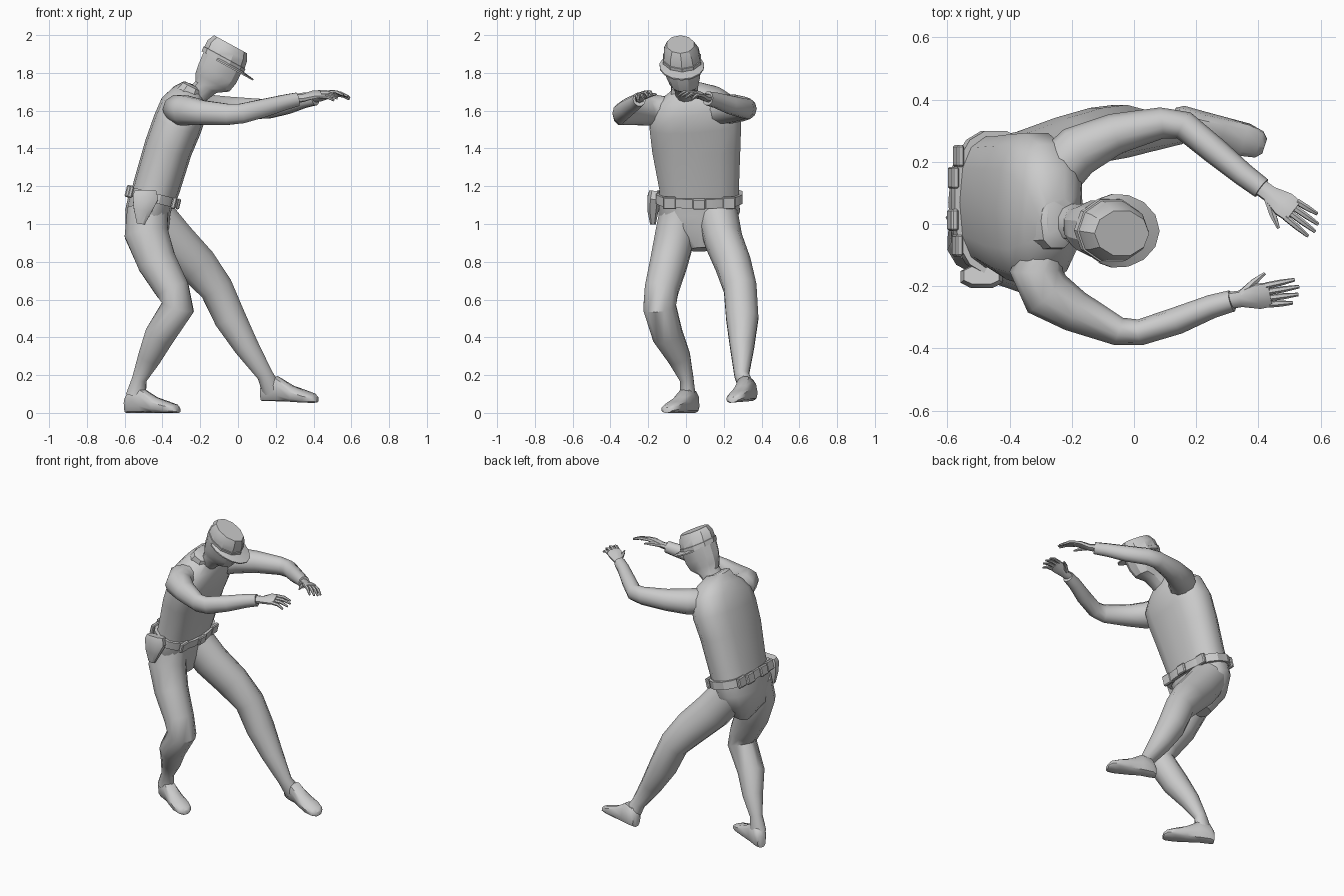
import bpy, bmesh
from math import sin, cos, pi, radians, copysign
from mathutils import Vector, Matrix

Y = Vector((0, 1, 0))
Z = Vector((0, 0, 1))


def finish(name, bm, angle=30):
    bmesh.ops.recalc_face_normals(bm, faces=bm.faces)
    me = bpy.data.meshes.new(name)
    bm.to_mesh(me)
    bm.free()
    ob = bpy.data.objects.new(name, me)
    bpy.context.collection.objects.link(ob)
    bpy.ops.object.select_all(action='DESELECT')
    ob.select_set(True)
    bpy.context.view_layer.objects.active = ob
    bpy.ops.object.shade_smooth_by_angle(angle=radians(angle))
    return ob


def loft(name, rings, side=Y, n=10, power=1.0, bm=None, axis=None, angle=30):
    """Skin through rings of (x, y, z, radius along side, radius across)."""
    own = bm is None
    bm = bm or bmesh.new()
    pts = [Vector(r[:3]) for r in rings]
    loops = []
    for i, r in enumerate(rings):
        t = axis or pts[min(i + 1, len(pts) - 1)] - pts[max(i - 1, 0)]
        t = t.normalized()
        u = (side - t * side.dot(t)).normalized()
        v = t.cross(u)
        ring = []
        for k in range(n):
            c, s = cos(2 * pi * (k + .5) / n), sin(2 * pi * (k + .5) / n)
            c, s = copysign(abs(c) ** power, c), copysign(abs(s) ** power, s)
            ring.append(bm.verts.new(pts[i] + u * c * r[3] + v * s * r[4]))
        loops.append(ring)
    for a, b in zip(loops, loops[1:]):
        for k in range(n):
            j = (k + 1) % n
            bm.faces.new((a[k], a[j], b[j], b[k]))
    bm.faces.new(loops[0])
    bm.faces.new(loops[-1])
    return finish(name, bm, angle) if own else bm


# Torso and pelvis
loft("torso", [(-.455, .07, 1.12, .215, .12), (-.43, .07, 1.2, .215, .125),
               (-.37, .055, 1.4, .238, .128), (-.32, .05, 1.53, .248, .132),
               (-.285, .035, 1.62, .23, .128), (-.262, .02, 1.68, .165, .098),
               (-.245, .01, 1.725, .075, .06)], n=14, power=.8, angle=40)
loft("pelvis", [(-.455, .07, 1.16, .215, .12), (-.478, .07, 1.06, .22, .12),
                (-.48, .075, .97, .17, .115), (-.46, .08, .865, .055, .06)],
     n=14, power=.85, angle=40)
loft("collar", [(-.265, .01, 1.685, .095, .075), (-.245, .01, 1.725, .09, .06),
                (-.24, .01, 1.735, .065, .045)], power=.75)

# Belt with pouches and buckle, tilted down at the front
tilt = Matrix(((.97, 0, .25), (0, 1, 0), (-.25, 0, .97)))
mid = Vector((-.45, .07, 1.14))
up = tilt @ Z
loft("belt", [(*(mid - up * .025), .232, .138), (*(mid + up * .025), .232, .138)],
     n=16, power=.8, axis=up)


def belt_item(name, a, size):
    c, s = cos(radians(a)), sin(radians(a))
    p = Vector((.138 * copysign(abs(c) ** .8, c), .232 * copysign(abs(s) ** .8, s), 0))
    bm = bmesh.new()
    m = (Matrix.Translation(mid + tilt @ p) @ tilt.to_4x4()
         @ Matrix.Rotation(pi / 2 * round(a / 90), 4, 'Z') @ Matrix.Diagonal((*size, 1)))
    bmesh.ops.create_cube(bm, size=1, matrix=m)
    bmesh.ops.bevel(bm, geom=bm.edges[:], offset=.006, segments=1, affect='EDGES')
    finish(name, bm)


belt_item("buckle", 0, (.02, .07, .058))
for a in (-38, 38, 145, 165, 190, 212):
    belt_item("belt_pouch", a, (.024, .07, .065))
loft("holster", [(-.49, -.165, 1.175, .03, .06), (-.49, -.17, 1.14, .037, .072),
                 (-.505, -.175, 1.07, .03, .05), (-.515, -.175, 1.0, .016, .022)],
     n=8, power=.7)

# Head, leaning forward
cap_up = Vector((.48, 0, .88))
loft("head", [(-.24, .01, 1.66, .06, .055), (-.17, 0, 1.725, .065, .066),
              (-.135, -.01, 1.75, .078, .105), (-.11, -.015, 1.795, .093, .115),
              (-.08, -.02, 1.86, .1, .118)], n=12, power=.9, axis=cap_up)

# Cap crown and band
loft("cap_crown", [(-.083, -.02, 1.855, .105, .125), (-.072, -.022, 1.88, .106, .126),
                   (-.071, -.022, 1.881, .101, .121), (-.056, -.025, 1.918, .096, .118),
                   (-.039, -.03, 1.951, .075, .1)], n=10, axis=cap_up)

# Cap visor: crescent plate round the front of the band
bm = bmesh.new()
fwd = Vector((.88, 0, -.48))
base = Vector((-.083, -.022, 1.857))
rows = []
for i in range(11):
    a = radians(-105 + 21 * i)
    grow = max(0, cos(a * .85)) * .065
    row = []
    for g, h in ((-.01, .01), (grow, 0), (grow, -.008), (-.01, -.006)):
        row.append(bm.verts.new(base + fwd * cos(a) * (.123 + g)
                                + Y * sin(a) * (.106 + g * .6) + cap_up * h))
    rows.append(row)
for a, b in zip(rows, rows[1:]):
    for k in range(4):
        j = (k + 1) % 4
        bm.faces.new((a[k], a[j], b[j], b[k]))
bm.faces.new(rows[0])
bm.faces.new(rows[-1])
finish("cap_visor", bm)

# Arms: sleeve rings from shoulder to cuff
loft("right_arm", [(-.285, -.06, 1.61, .06, .06), (-.315, -.15, 1.607, .08, .085),
                   (-.28, -.225, 1.6, .083, .085), (-.19, -.28, 1.59, .068, .068),
                   (-.05, -.345, 1.58, .058, .046),
                   (.02, -.348, 1.585, .055, .042), (.14, -.31, 1.615, .05, .044),
                   (.25, -.265, 1.645, .042, .038), (.315, -.247, 1.66, .038, .035)],
     side=Z, angle=50)
loft("left_arm", [(-.27, .1, 1.605, .065, .07), (-.245, .17, 1.605, .08, .088),
                  (-.18, .235, 1.61, .08, .083),
                  (-.06, .29, 1.61, .068, .066), (.09, .325, 1.61, .057, .05),
                  (.16, .317, 1.61, .054, .047), (.26, .235, 1.63, .05, .044),
                  (.35, .16, 1.655, .042, .038), (.41, .115, 1.665, .038, .035)],
     side=Z, angle=50)


# Hands: flat palm, four tapering fingers and a thumb
def hand(name, wrist, forward, thumb):
    w, f = Vector(wrist), Vector(forward).normalized()
    s = Vector(thumb)
    s = (s - f * s.dot(f)).normalized()
    d = -Z
    bm = bmesh.new()

    def at(x, y, z=0):
        return tuple(w + f * x + s * y + d * z)
    loft("", [(*at(-.03, 0), .028, .024), (*at(.02, 0), .028, .02),
              (*at(.075, 0, -.012), .045, .018), (*at(.115, 0, -.012), .043, .013)],
         side=s, n=8, bm=bm)
    for k, length in enumerate((.09, .1, .093, .07)):
        y = .032 - .0215 * k
        loft("", [(*at(.105, y, -.012), .011, .011),
                  (*at(.11 + length * .5, y * 1.1, -.006), .01, .01),
                  (*at(.11 + length, y * 1.2, .016), .006, .006)], side=s, n=6, bm=bm)
    loft("", [(*at(.025, .015), .016, .016), (*at(.07, .05, .005), .012, .012),
              (*at(.11, .075, .015), .005, .005)], side=f, n=6, bm=bm)
    finish(name, bm, 45)


hand("right_hand", (.325, -.243, 1.665), (.97, .14, .1), (-.2, .95, .35))
hand("left_hand", (.42, .108, 1.668), (.8, -.58, .1), (-.6, -.8, .25))

# Legs: bent supporting leg and stretched leading leg
loft("right_leg", [(-.48, -.03, 1.08, .11, .11), (-.485, -.055, .95, .11, .12),
                   (-.43, -.09, .8, .102, .107), (-.345, -.13, .65, .092, .092),
                   (-.318, -.14, .56, .09, .09), (-.415, -.097, .41, .083, .082),
                   (-.47, -.035, .29, .062, .063), (-.522, .003, .18, .038, .04),
                   (-.54, .01, .09, .042, .056)], n=12, angle=45)
loft("left_leg", [(-.46, .165, 1.06, .11, .115), (-.34, .2, .91, .102, .118),
                  (-.218, .25, .785, .097, .11), (-.115, .287, .66, .09, .092),
                  (-.042, .298, .5, .088, .087), (.045, .297, .35, .066, .068),
                  (.143, .295, .2, .04, .044), (.18, .325, .12, .044, .055)],
     n=12, angle=45)


# Shoes from heel to toe, the leading one rolled outward
def foot(name, heel, toe, roll=0):
    h, t = Vector(heel), Vector(toe)
    d = t - h
    side = Z.cross(d).normalized() + Z * roll
    rings = []
    for f, w, half in ((0, .028, .04), (.08, .042, .06), (.3, .044, .068),
                       (.55, .05, .043), (.78, .055, .03), (.94, .045, .022), (1, .025, .014)):
        p = h + d * f
        rings.append((p.x, p.y, p.z + half, w, half))
    loft(name, rings, side=side, power=.75, axis=Vector((d.x, d.y, 0)), angle=45)


foot("right_shoe", (-.592, .045, 0), (-.315, -.1, 0), .08)
foot("left_shoe", (.125, .345, .062), (.42, .25, .055), .2)
